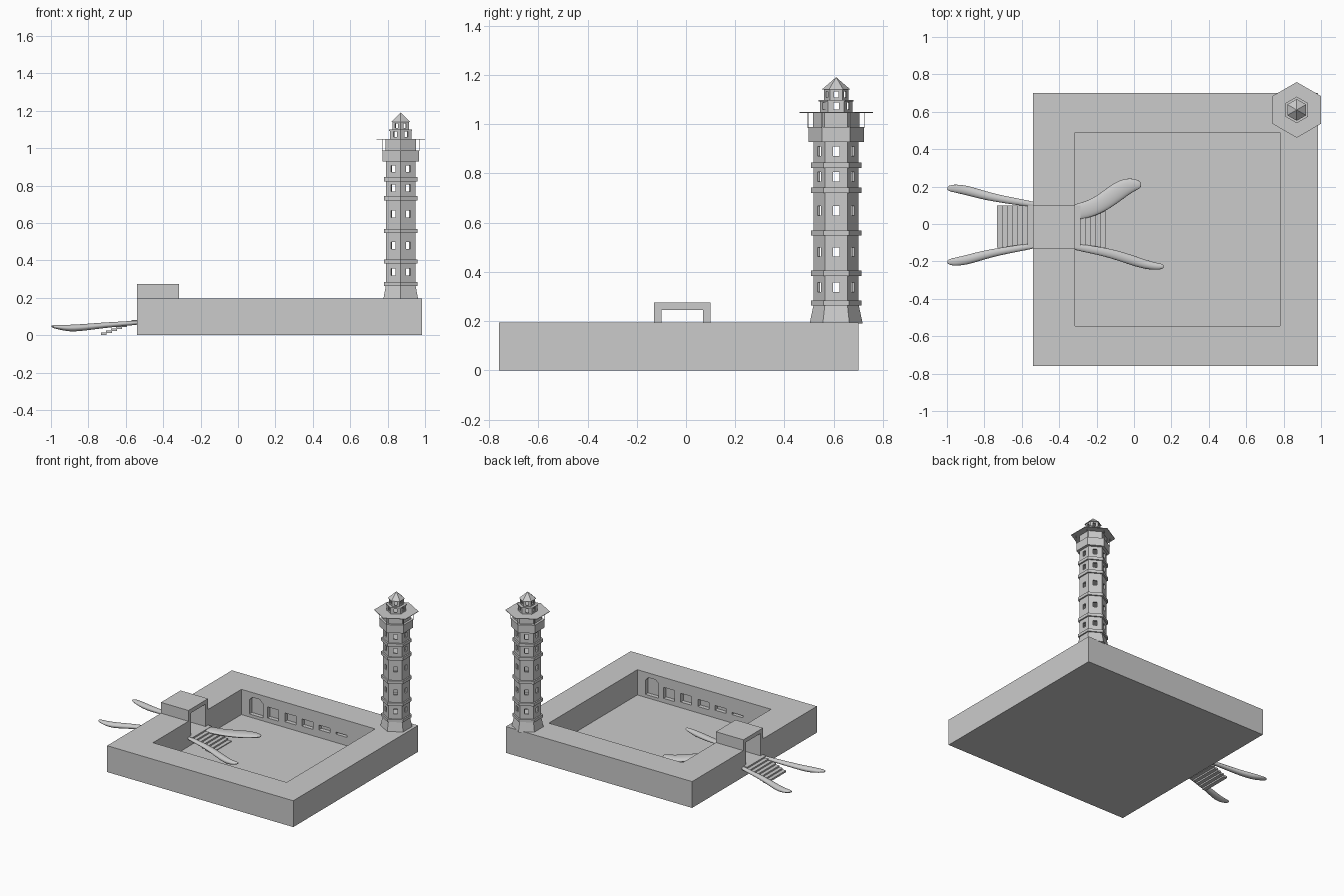
import bpy, bmesh, math
from mathutils import Vector, Matrix

if "Cube" in bpy.data.objects:
    bpy.data.objects.remove(bpy.data.objects["Cube"])


def make(name, bm, smooth=False):
    bmesh.ops.recalc_face_normals(bm, faces=bm.faces)
    me = bpy.data.meshes.new(name)
    bm.to_mesh(me)
    bm.free()
    ob = bpy.data.objects.new(name, me)
    bpy.context.collection.objects.link(ob)
    if smooth:
        for p in me.polygons:
            p.use_smooth = True
    return ob


def add_box(bm, x0, x1, y0, y1, z0, z1):
    m = Matrix.Translation(((x0 + x1) / 2, (y0 + y1) / 2, (z0 + z1) / 2)) \
        @ Matrix.Diagonal((x1 - x0, y1 - y0, z1 - z0, 1))
    bmesh.ops.create_cube(bm, size=1, matrix=m)


def box(name, *b):
    bm = bmesh.new()
    add_box(bm, *b)
    return make(name, bm)


def cut(ob, cutter):
    cutter.hide_render = True
    mod = ob.modifiers.new("cut", 'BOOLEAN')
    mod.operation = 'DIFFERENCE'
    mod.solver = 'EXACT'
    mod.object = cutter
    bpy.context.view_layer.objects.active = ob
    bpy.ops.object.modifier_apply(modifier=mod.name)


# Courtyard walls with floor
X0, X1, Y0, Y1 = -0.315, 0.78, -0.545, 0.49
walls = box("courtyard_walls", -0.54, 0.985, -0.76, 0.70, 0, 0.195)
yard = box("cutter_yard", X0, X1, Y0, Y1, 0.008, 0.4)
cut(walls, yard)

# Gatehouse and its passage
gate = box("gatehouse", -0.54, X0, -0.13, 0.10, 0.195, 0.275)
passage = box("cutter_passage", -0.7, -0.2, -0.10, 0.07, 0.08, 0.245)
cut(walls, passage)
cut(gate, passage)

# Niches along the two long walls, dwindling in height
niches = [(-0.25, -0.14, 0.03, 0.16), (-0.10, -0.01, 0.04, 0.122),
          (0.04, 0.13, 0.05, 0.115), (0.18, 0.27, 0.055, 0.108),
          (0.32, 0.41, 0.065, 0.10), (0.46, 0.55, 0.07, 0.085)]
bm = bmesh.new()
for i, (a, b, z0, z1) in enumerate(niches):
    # the first niche has chamfered upper corners
    c = 0.025 if i == 0 else 0.0
    prof = [(a, z0), (b, z0), (b, z1 - c), (b - c, z1), (a + c, z1), (a, z1 - c)] \
        if c else [(a, z0), (b, z0), (b, z1), (a, z1)]
    for turn in (False, True):
        ends = []
        for y in (Y1 - 0.02, Y1 + 0.03):
            pts = [(X0 + X1 - x, Y0 + Y1 - y, z) if turn else (x, y, z) for x, z in prof]
            ends.append([bm.verts.new(p) for p in pts])
        n = len(prof)
        for e in ends:
            bm.faces.new(e)
        for k in range(n):
            bm.faces.new((ends[0][k], ends[0][(k + 1) % n], ends[1][(k + 1) % n], ends[1][k]))
niche_cutter = make("cutter_niches", bm)
cut(walls, niche_cutter)
for c in (yard, passage, niche_cutter):
    bpy.data.objects.remove(c, do_unlink=True)

# Steps on both sides of the gate
for name, start, d in (("outer_steps", -0.54, -1), ("inner_steps", X0, 1)):
    bm = bmesh.new()
    for i in range(7):
        xa, xb = start + d * i * 0.027, start + d * (i * 0.027 + 0.03)
        top = 0.08 - i * 0.011
        add_box(bm, min(xa, xb), max(xa, xb), -0.125, 0.10, top - 0.013, top)
    make(name, bm)


# Flowing banisters: stations are x, y, z, half width, half height
def banister(name, stations):
    bm = bmesh.new()
    rings = []
    N = 8
    for i, (x, y, z, w, h) in enumerate(stations):
        a, b = stations[max(i - 1, 0)], stations[min(i + 1, len(stations) - 1)]
        t = Vector((b[0] - a[0], b[1] - a[1], 0)).normalized()
        side = Vector((-t.y, t.x, 0))
        rings.append([bm.verts.new(Vector((x, y, z)) + side * w * 1.1 * math.cos(k * math.tau / N)
                                   + Vector((0, 0, h * 1.1 * math.sin(k * math.tau / N))))
                      for k in range(N)])
    for r, s in zip(rings, rings[1:]):
        for k in range(N):
            bm.faces.new((r[k], r[(k + 1) % N], s[(k + 1) % N], s[k]))
    bm.faces.new(rings[0])
    bm.faces.new(rings[-1])
    ob = make(name, bm, True)
    ob.modifiers.new("round", 'SUBSURF').levels = 2
    ob.modifiers["round"].render_levels = 2


outer = [(-0.50, 0.098, 0.07, 0.014, 0.011), (-0.60, 0.115, 0.062, 0.017, 0.012),
         (-0.72, 0.135, 0.053, 0.02, 0.015), (-0.82, 0.158, 0.042, 0.024, 0.018),
         (-0.90, 0.182, 0.036, 0.026, 0.019), (-0.97, 0.192, 0.044, 0.021, 0.011),
         (-1.0, 0.19, 0.048, 0.011, 0.006)]
banister("outer_banister_left", outer)
banister("outer_banister_right", [(x, -y - 0.012, z, w, h) for x, y, z, w, h in outer])
banister("inner_banister_left",
         [(-0.36, 0.055, 0.07, 0.04, 0.011), (-0.26, 0.072, 0.065, 0.045, 0.013),
          (-0.18, 0.105, 0.055, 0.047, 0.016), (-0.10, 0.165, 0.045, 0.05, 0.018),
          (-0.04, 0.203, 0.042, 0.046, 0.017), (0.015, 0.213, 0.045, 0.03, 0.012),
          (0.04, 0.205, 0.047, 0.014, 0.006)])
banister("inner_banister_right",
         [(-0.36, -0.115, 0.07, 0.016, 0.011), (-0.22, -0.137, 0.062, 0.021, 0.012),
          (-0.10, -0.163, 0.053, 0.025, 0.015), (0.0, -0.198, 0.042, 0.027, 0.018),
          (0.08, -0.222, 0.036, 0.023, 0.019), (0.14, -0.228, 0.044, 0.017, 0.011),
          (0.16, -0.226, 0.048, 0.01, 0.006)])

# Hexagonal tower
CX, CY = 0.87, 0.61


def corner(k, r, z):
    a = math.pi / 2 + k * math.pi / 3
    return Vector((CX + r * math.cos(a), CY + r * math.sin(a), z))


def hexagon(name, r0, r1, z0, z1):
    bm = bmesh.new()
    lo = [bm.verts.new(corner(k, r0, z0)) for k in range(6)]
    bm.faces.new(lo)
    if r1 == 0:
        tip = bm.verts.new((CX, CY, z1))
        for k in range(6):
            bm.faces.new((lo[k], lo[(k + 1) % 6], tip))
    else:
        hi = [bm.verts.new(corner(k, r1, z1)) for k in range(6)]
        bm.faces.new(hi)
        for k in range(6):
            bm.faces.new((lo[k], lo[(k + 1) % 6], hi[(k + 1) % 6], hi[k]))
    return make(name, bm)


def window_storey(name, r, z0, z1, w, wz0, wz1, thick):
    # hollow storey with one open window in each side
    bm = bmesh.new()
    for k in range(6):
        a, b = corner(k, r, 0), corner(k + 1, r, 0)
        t = (b - a).normalized()
        m = (a + b) / 2
        up = Vector((0, 0, 1))
        out = [a + up * z0, b + up * z0, b + up * z1, a + up * z1]
        p, q = m - t * w / 2, m + t * w / 2
        inn = [p + up * wz0, q + up * wz0, q + up * wz1, p + up * wz1]
        o = [bm.verts.new(v) for v in out]
        n = [bm.verts.new(v) for v in inn]
        for j in range(4):
            bm.faces.new((o[j], o[(j + 1) % 4], n[(j + 1) % 4], n[j]))
    bmesh.ops.remove_doubles(bm, verts=bm.verts, dist=1e-5)
    ob = make(name, bm)
    mod = ob.modifiers.new("thickness", 'SOLIDIFY')
    mod.thickness = thick
    mod.offset = -1


hexagon("tower_foot", 0.108, 0.092, 0.19, 0.264)
rings = [(0.264, 0.284), (0.384, 0.406), (0.547, 0.569), (0.721, 0.743), (0.823, 0.845)]
for i, (a, b) in enumerate(rings):
    hexagon(f"tower_ring_{i + 1}", 0.103, 0.103, a, b)
    top = rings[i + 1][0] if i < 4 else 0.928
    mid = (b + top) / 2 + 0.003
    window_storey(f"tower_storey_{i + 1}", 0.0915, b, top, 0.027, mid - 0.018, mid + 0.019, 0.012)

# Gallery, posts and overhanging plate
hexagon("gallery_base", 0.113, 0.113, 0.928, 0.988)
hexagon("gallery_core", 0.094, 0.094, 0.988, 1.047)
hexagon("gallery_plate", 0.149, 0.149, 1.046, 1.05)
bm = bmesh.new()
for k in range(6):
    p = corner(k, 0.114, 0)
    add_box(bm, p.x - 0.0015, p.x + 0.0015, p.y - 0.0015, p.y + 0.0015, 0.985, 1.047)
make("gallery_posts", bm)

# Lantern tiers and roof
window_storey("lantern_lower", 0.066, 1.05, 1.094, 0.022, 1.06, 1.088, 0.008)
hexagon("lantern_ledge", 0.071, 0.071, 1.092, 1.099)
window_storey("lantern_upper", 0.05, 1.099, 1.143, 0.018, 1.108, 1.133, 0.007)
hexagon("lantern_roof", 0.058, 0, 1.141, 1.191)
